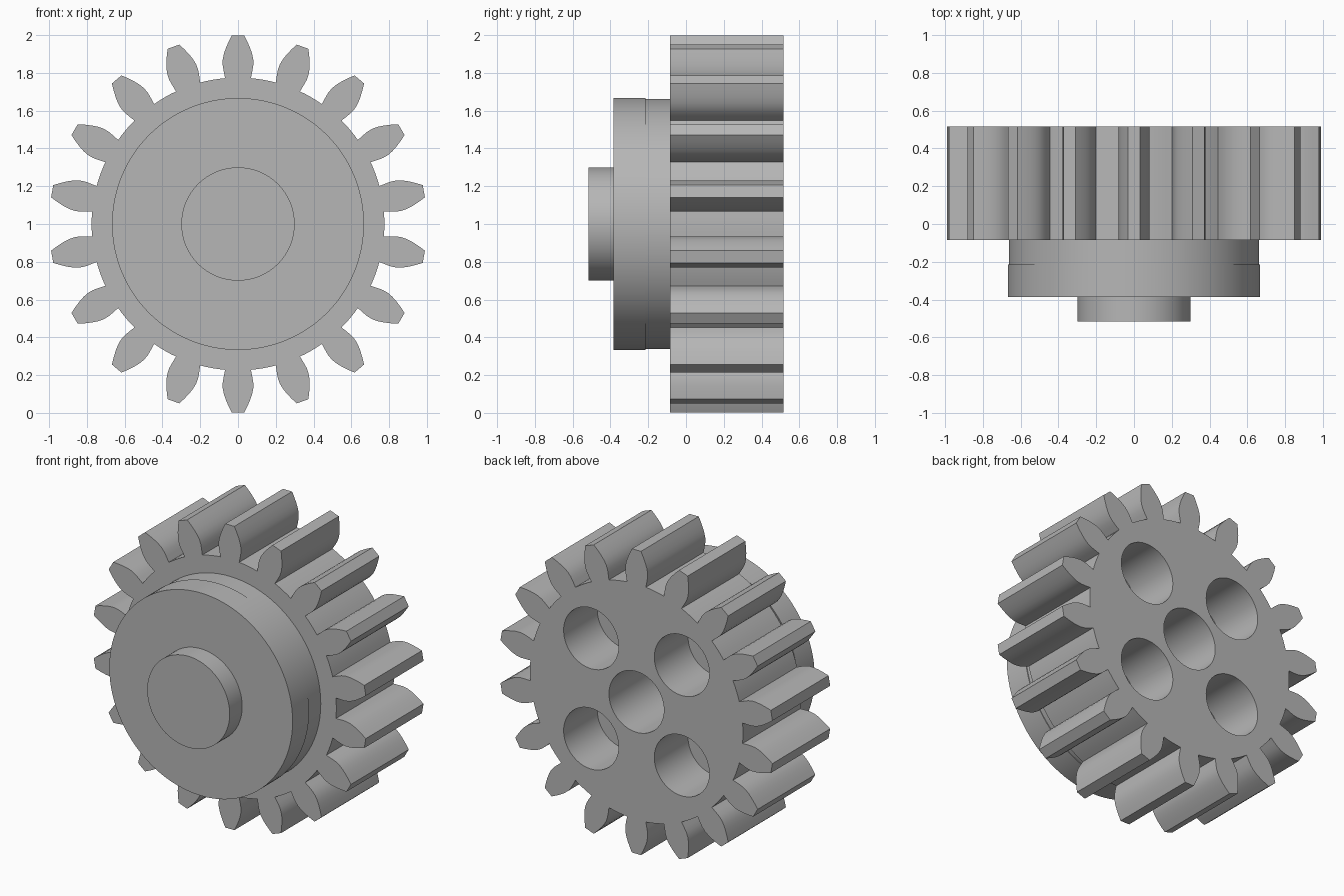
import bpy, bmesh
from math import sin, cos, radians, pi, atan2, hypot
from mathutils import Matrix, Vector

cube = bpy.data.objects.get("Cube")
if cube:
    bpy.data.objects.remove(cube, do_unlink=True)

TEETH = 18
BACK, MID, FRONT = 0.515, -0.085, -0.515
CENTRE = Vector((0, 0, 1))

grey = bpy.data.materials.new("plain grey")
grey.use_nodes = True
colour = (0.47, 0.47, 0.47, 1)
grey.diffuse_color = colour
grey.node_tree.nodes["Principled BSDF"].inputs["Base Color"].default_value = colour


def make_object(name, bm):
    bmesh.ops.recalc_face_normals(bm, faces=bm.faces[:])
    mesh = bpy.data.meshes.new(name)
    bm.to_mesh(mesh)
    bm.free()
    mesh.materials.append(grey)
    obj = bpy.data.objects.new(name, mesh)
    obj.location = CENTRE
    bpy.context.collection.objects.link(obj)
    return obj


def select_only(obj):
    bpy.ops.object.select_all(action='DESELECT')
    obj.select_set(True)
    bpy.context.view_layer.objects.active = obj


def smooth(obj):
    select_only(obj)
    bpy.ops.object.shade_smooth_by_angle(angle=radians(25))


def lathe(name, profile, steps=96):
    """Turn (radius, y) points about the y axis."""
    bm = bmesh.new()
    verts = [bm.verts.new((r, y, 0)) for r, y in profile]
    edges = [bm.edges.new(pair) for pair in zip(verts, verts[1:])]
    bmesh.ops.spin(bm, geom=verts + edges, cent=(0, 0, 0), axis=(0, 1, 0),
                   angle=2 * pi, steps=steps, use_merge=True)
    bmesh.ops.remove_doubles(bm, verts=bm.verts[:], dist=1e-5)
    return make_object(name, bm)


# Toothed wheel: one flank mirrored and repeated, joined by root arcs
flank = [(0.772, 0.068), (0.81, 0.076), (0.84, 0.081), (0.87, 0.081),
         (0.90, 0.075), (0.93, 0.065), (0.965, 0.050), (0.999, 0.033)]
tooth = [(hypot(r, w), -atan2(w, r)) for r, w in flank]
tooth += [(r, -a) for r, a in reversed(tooth)]
pitch = 2 * pi / TEETH
root_r, root_a = tooth[-1]
gap = pitch - 2 * root_a
tooth += [(root_r, root_a + gap * k / 4) for k in range(1, 4)]

bm = bmesh.new()
outline = []
for i in range(TEETH):
    for r, a in tooth:
        t = pi / 2 + i * pitch + a
        outline.append(bm.verts.new((r * cos(t), MID, r * sin(t))))
face = bm.faces.new(outline)
extruded = bmesh.ops.extrude_face_region(bm, geom=[face], use_keep_orig=True)
moved = [v for v in extruded["geom"] if isinstance(v, bmesh.types.BMVert)]
bmesh.ops.translate(bm, verts=moved, vec=(0, BACK - MID, 0))
wheel = make_object("toothed_wheel", bm)


# Round holes in the back: a deep centre bore and four shallower pockets
def cut_hole(x, z, depth, radius=0.2):
    bm = bmesh.new()
    length = depth + 0.1
    place = (Matrix.Translation((x, BACK - depth + length / 2, z))
             @ Matrix.Rotation(pi / 2, 4, 'X'))
    bmesh.ops.create_cone(bm, cap_ends=True, segments=64, radius1=radius,
                          radius2=radius, depth=length, matrix=place)
    cutter = make_object("hole_cutter", bm)
    cutter.hide_render = True
    mod = wheel.modifiers.new("hole", 'BOOLEAN')
    mod.operation = 'DIFFERENCE'
    mod.solver = 'EXACT'
    mod.object = cutter
    select_only(wheel)
    bpy.ops.object.modifier_apply(modifier=mod.name)
    bpy.data.objects.remove(cutter, do_unlink=True)


cut_hole(0, 0, 0.65)
for sx in (-1, 1):
    for sz in (-1, 1):
        cut_hole(sx * 0.33, sz * 0.33, 0.35)
smooth(wheel)

# Front collar with a hair-thin step near the wheel
smooth(lathe("front_collar", [(0, MID), (0.662, MID), (0.662, -0.215),
                              (0.667, -0.215), (0.667, -0.385), (0, -0.385)]))

# Shaft stub on the collar
smooth(lathe("shaft_stub", [(0, -0.38), (0.3, -0.38), (0.3, FRONT), (0, FRONT)]))
